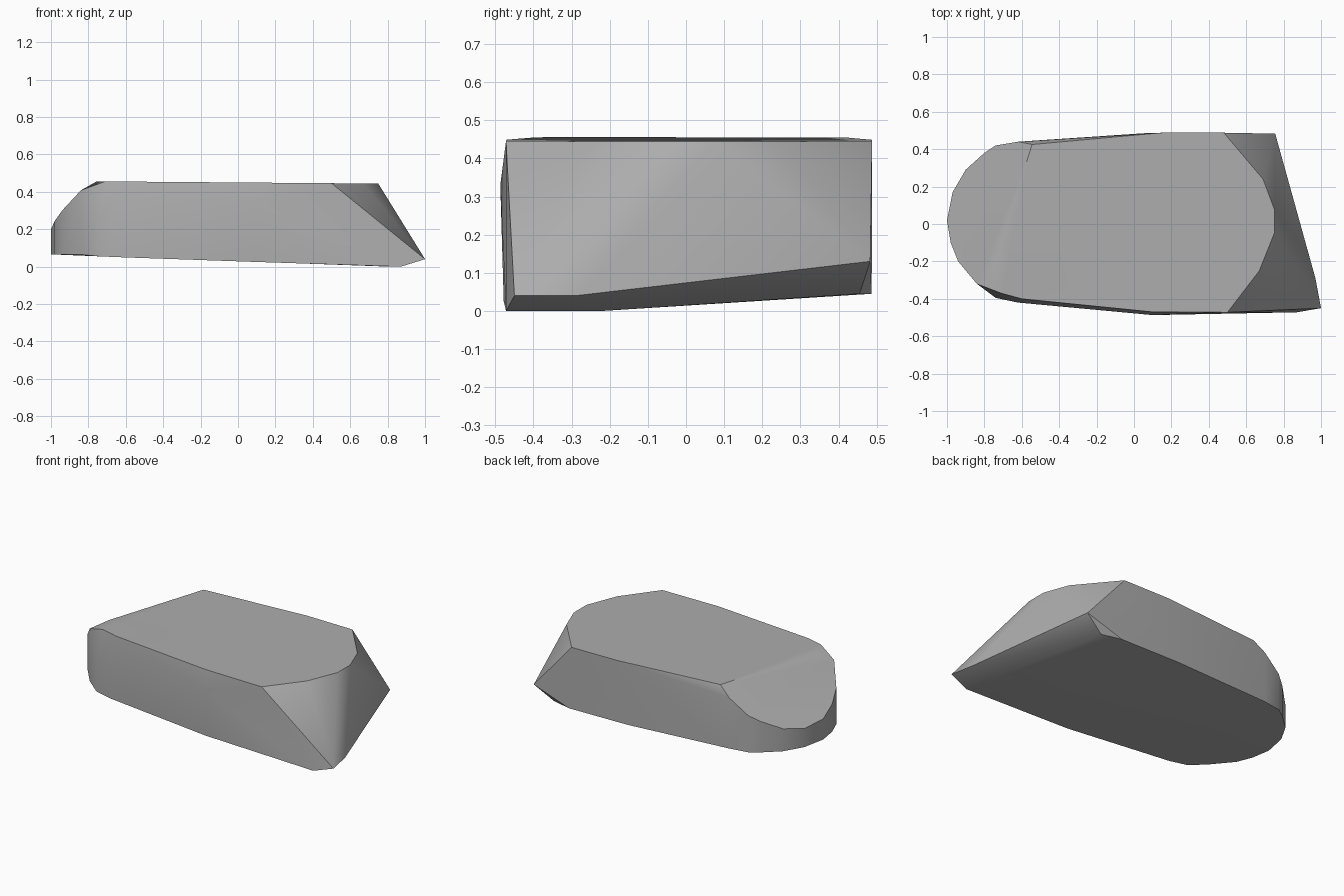
import bpy, bmesh, math

if "Cube" in bpy.data.objects:
    bpy.data.objects.remove(bpy.data.objects["Cube"])

# Plain grey stone
stone = bpy.data.materials.new("stone_grey")
stone.use_nodes = True
grey = (0.42, 0.42, 0.42, 1)
stone.diffuse_color = grey
bsdf = stone.node_tree.nodes["Principled BSDF"]
bsdf.inputs["Base Color"].default_value = grey
bsdf.inputs["Roughness"].default_value = 0.9


def slope_height(x, y):
    """Height of the slanted cut across the rounded end."""
    reach = -0.954 * x + 0.301 * y
    return min(0.44, 0.455 - (reach - 0.648) * 0.82)


# Rounded end: upright wall whose upper rim follows the slanted cut
rounded_end = [(-0.62, 0.44), (-0.74, 0.42), (-0.8, 0.38), (-0.9, 0.29),
               (-0.97, 0.17), (-1, 0.02), (-0.98, -0.1), (-0.94, -0.2),
               (-0.84, -0.32)]
points = []
for x, y in rounded_end:
    points.append((x, y, 0.065))
    points.append((x, y, slope_height(x, y)))

# Flat top, dropping slightly towards the pointed end
top_outline = [(-0.545, 0.425), (-0.755, -0.24), (-0.71, -0.37), (-0.6, -0.4),
               (0.1, -0.47), (0.5, -0.472), (0.67, -0.25), (0.75, -0.05),
               (0.75, 0.08), (0.69, 0.24), (0.48, 0.488), (0.15, 0.488)]
points += [(x, y, 0.45 - 0.008 * x) for x, y in top_outline]

# Bulge of the long front side
points += [(0.1, -0.487, 0.33), (-0.62, -0.42, 0.25), (-0.74, -0.395, 0.25)]

# Tilted underside
points += [(-0.74, -0.395, 0.055), (-0.62, -0.42, 0.05), (0.1, -0.478, 0.025),
           (0.87, -0.472, 0), (0.81, -0.22, 0), (0.63, 0.455, 0.045),
           (0.5, 0.487, 0.045), (0.08, 0.487, 0.05)]

# Ridge of the pointed end
points += [(1, -0.45, 0.04), (0.97, -0.29, 0.04), (0.755, 0.483, 0.13)]

# Wrap the points in a hull and merge nearly flat faces
bm = bmesh.new()
for p in points:
    bm.verts.new(p)
hull = bmesh.ops.convex_hull(bm, input=bm.verts)
loose = [v for v in bm.verts if not v.link_faces]
bmesh.ops.delete(bm, geom=loose, context='VERTS')
bmesh.ops.dissolve_limit(bm, angle_limit=math.radians(1.5),
                         verts=bm.verts, edges=bm.edges)
bmesh.ops.recalc_face_normals(bm, faces=bm.faces)

mesh = bpy.data.meshes.new("rock")
bm.to_mesh(mesh)
bm.free()
mesh.materials.append(stone)
rock = bpy.data.objects.new("rock", mesh)
bpy.context.collection.objects.link(rock)

# Smooth shading with crisp ridges
bpy.ops.object.select_all(action='DESELECT')
rock.select_set(True)
bpy.context.view_layer.objects.active = rock
bpy.ops.object.shade_smooth_by_angle(angle=math.radians(30))
